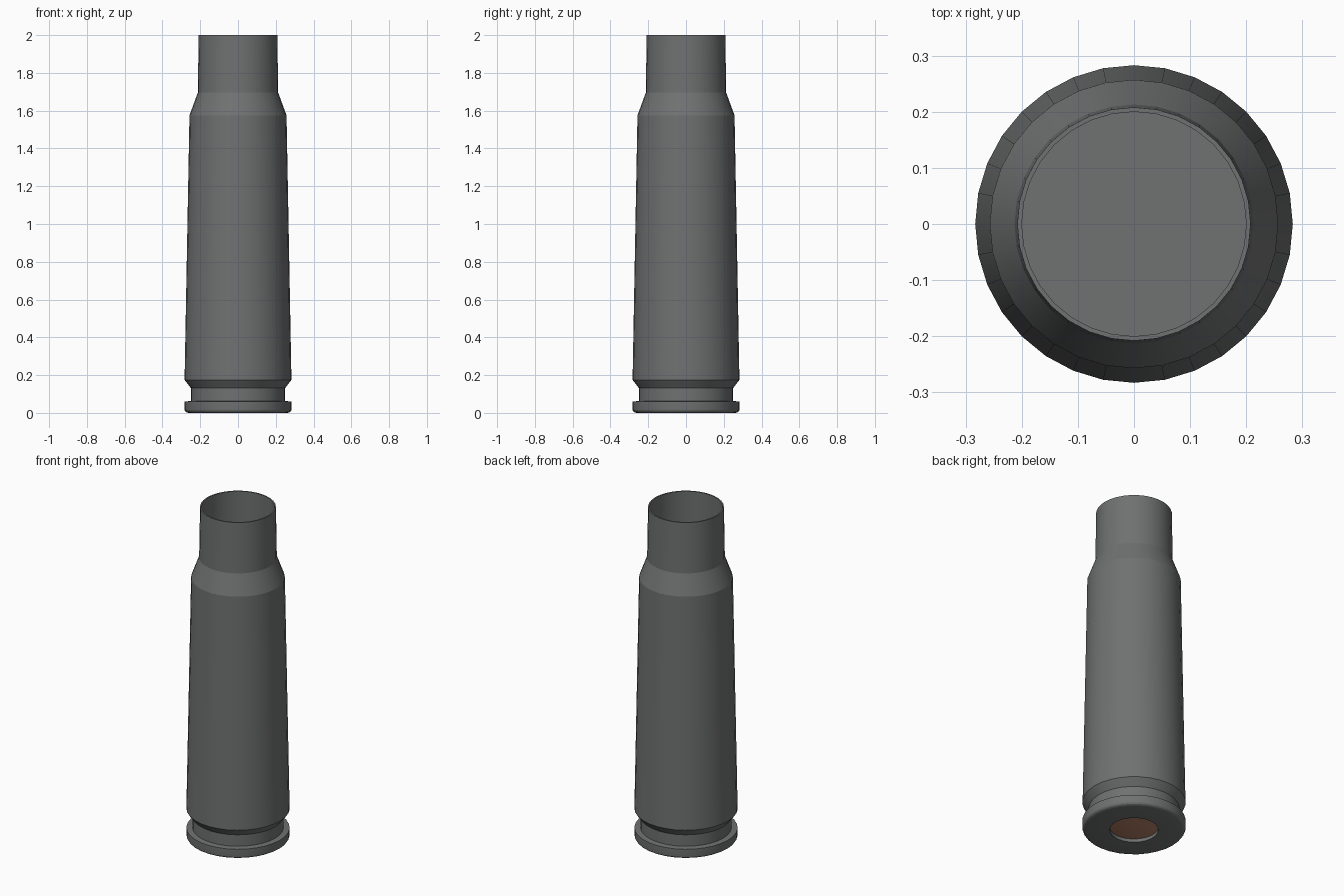
import bpy
import bmesh
from math import cos, sin, pi, radians

SEGMENTS = 32

cube = bpy.data.objects.get("Cube")
if cube:
    bpy.data.objects.remove(cube, do_unlink=True)


def make_material(name, rgb):
    mat = bpy.data.materials.new(name)
    mat.use_nodes = True
    mat.diffuse_color = (*rgb, 1)
    bsdf = next(n for n in mat.node_tree.nodes if n.type == "BSDF_PRINCIPLED")
    bsdf.inputs["Base Color"].default_value = (*rgb, 1)
    return mat


def lathe(name, profile, mat):
    """Turn an (radius, height) profile around z; radius 0 makes a pole."""
    bm = bmesh.new()
    rings = []
    for r, z in profile:
        count = SEGMENTS if r > 0 else 1
        rings.append([bm.verts.new((r * cos(2 * pi * i / SEGMENTS),
                                    r * sin(2 * pi * i / SEGMENTS), z))
                      for i in range(count)])
    for low, high in zip(rings, rings[1:]):
        for i in range(SEGMENTS):
            j = i + 1
            corners = [low[i % len(low)], low[j % len(low)],
                       high[j % len(high)], high[i % len(high)]]
            bm.faces.new(list(dict.fromkeys(corners)))
    mesh = bpy.data.meshes.new(name)
    bm.to_mesh(mesh)
    bm.free()
    mesh.materials.append(mat)
    obj = bpy.data.objects.new(name, mesh)
    bpy.context.collection.objects.link(obj)
    bpy.ops.object.select_all(action="DESELECT")
    obj.select_set(True)
    bpy.context.view_layer.objects.active = obj
    bpy.ops.object.shade_smooth_by_angle(angle=radians(17))
    return obj


steel = make_material("dark_grey_steel", (0.16, 0.167, 0.165))
copper = make_material("copper", (0.45, 0.21, 0.13))

# Casing wall, from the primer pocket round the outside and down the bore
pocket = [(0, 0.03), (0.133, 0.03), (0.133, 0)]
base_rim = [(0.262, 0), (0.27, 0.002), (0.277, 0.006), (0.282, 0.013),
            (0.283, 0.02), (0.283, 0.06)]
groove = [(0.25, 0.063), (0.25, 0.132)]
body = [(0.283, 0.175), (0.257, 1.575), (0.213, 1.695), (0.208, 2)]
bore = [(0.2, 2), (0.203, 1.69), (0.245, 1.57), (0.262, 0.25), (0, 0.25)]
lathe("casing", pocket + base_rim + groove + body + bore, steel)

# Slightly domed primer set into the base pocket
lathe("primer", [(0, 0.008), (0.05, 0.01), (0.1, 0.014), (0.133, 0.02)][::1], copper)
